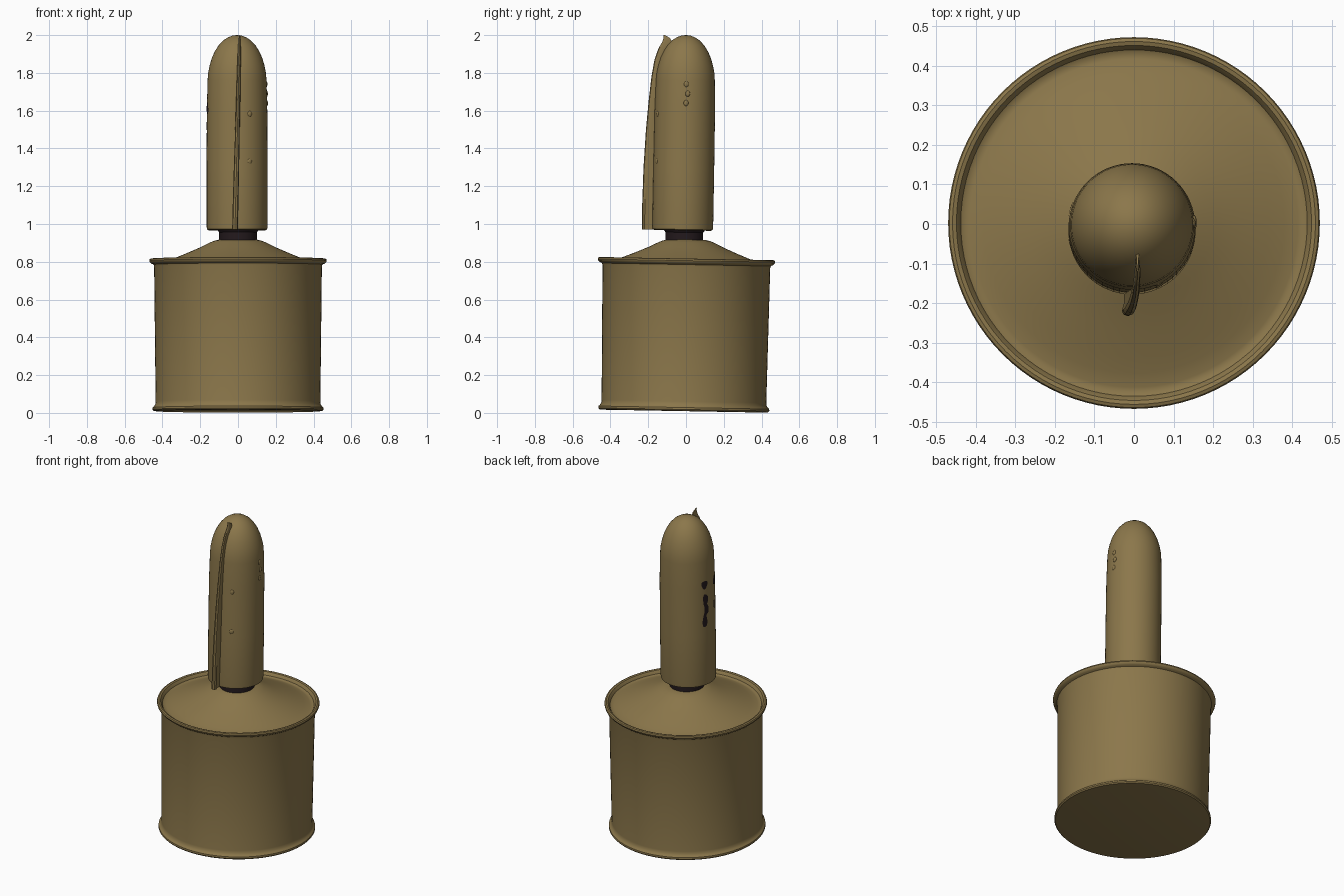
import bpy, bmesh, math
from mathutils import Vector, Matrix

if "Cube" in bpy.data.objects:
    bpy.data.objects.remove(bpy.data.objects["Cube"])

TILT = Matrix.Rotation(-0.018, 4, 'X')   # whole model leans slightly back


def material(name, rgb):
    m = bpy.data.materials.new(name)
    m.diffuse_color = (*rgb, 1)
    m.use_nodes = True
    m.node_tree.nodes["Principled BSDF"].inputs["Base Color"].default_value = m.diffuse_color
    return m


OLIVE = material("olive_brown", (0.26, 0.185, 0.070))
DARK = material("dark_brown", (0.017, 0.010, 0.012))


def finish(name, bm, mat, angle=35, tilt=True):
    bmesh.ops.recalc_face_normals(bm, faces=bm.faces)
    if tilt:
        bm.transform(TILT)
    me = bpy.data.meshes.new(name)
    bm.to_mesh(me)
    bm.free()
    me.materials.append(mat)
    ob = bpy.data.objects.new(name, me)
    bpy.context.collection.objects.link(ob)
    bpy.ops.object.select_all(action='DESELECT')
    ob.select_set(True)
    bpy.context.view_layer.objects.active = ob
    bpy.ops.object.shade_smooth_by_angle(angle=math.radians(angle))
    return ob


def lathe(name, profile, centre, mat, steps=96, angle=35):
    bm = bmesh.new()
    vs = [bm.verts.new((r, 0, z)) for r, z in profile]
    es = [bm.edges.new(p) for p in zip(vs, vs[1:])]
    bmesh.ops.spin(bm, geom=vs + es, cent=(0, 0, 0), axis=(0, 0, 1),
                   angle=math.tau, steps=steps, use_duplicate=False)
    bmesh.ops.remove_doubles(bm, verts=bm.verts, dist=1e-5)
    bmesh.ops.translate(bm, verts=bm.verts, vec=(*centre, 0))
    return finish(name, bm, mat, angle)


# can body with bottom bead, rolled top rim, groove and conical lid
lathe("can_body", [
    (0, .009), (.435, .009), (.447, .011), (.453, .018), (.452, .028),
    (.444, .036), (.438, .045), (.436, .06), (.444, .775), (.447, .785),
    (.458, .79), (.467, .797), (.470, .806), (.467, .814), (.459, .817),
    (.449, .814), (.443, .806), (.438, .796), (.428, .791), (.415, .792),
    (.38, .803), (.34, .818), (.27, .846), (.20, .876), (.15, .901),
    (.125, .911), (.10, .917), (0, .918)], (0, -.012), OLIVE)

# dark neck between can and handle
lathe("neck", [(0, .90), (.10, .90), (.10, .955), (.112, .972), (0, .972)],
      (0, -.026), DARK, 48)

# hollow-bottomed handle with domed top
HC = Vector((-.005, -.035))
HP = [(.10, .985), (.115, .967), (.150, .966), (.159, .971), (.161, .985),
      (.161, 1.3), (.160, 1.6), (.156, 1.76), (.153, 1.80), (.145, 1.84),
      (.133, 1.88), (.117, 1.915), (.098, 1.945), (.073, 1.972),
      (.048, 1.988), (.024, 1.997), (0, 2.0)]
lathe("handle", HP, HC, OLIVE, 64)

# safety lever: thin rounded fin along the front (z, outer y, inner y, x, half width)
SECTIONS = [(.972, -.233, -.15, -.016, .015), (1.1, -.232, -.15, -.013, .015),
            (1.3, -.225, -.15, -.008, .014), (1.5, -.212, -.14, -.003, .012),
            (1.65, -.198, -.13, .001, .011), (1.78, -.183, -.12, .004, .010),
            (1.87, -.167, -.10, .006, .009), (1.93, -.146, -.085, .008, .008),
            (1.965, -.125, -.075, .009, .007), (1.985, -.119, -.085, .009, .005),
            (2.0, -.120, -.112, .009, .002)]
bm = bmesh.new()
rings = []
for z, yo, yi, x, w in SECTIONS:
    d = min(.014, (yi - yo) * .3)
    pts = [(-.6 * w, yi), (-.6 * w, yo + 2.4 * d), (-w, yo + d), (-.7 * w, yo + .3 * d),
           (0, yo), (.7 * w, yo + .3 * d), (w, yo + d), (.6 * w, yo + 2.4 * d), (.6 * w, yi)]
    rings.append([bm.verts.new((x + px, py, z)) for px, py in pts])
for a, b in zip(rings, rings[1:]):
    for i in range(len(a)):
        j = (i + 1) % len(a)
        bm.faces.new((a[i], a[j], b[j], b[i]))
bm.faces.new(rings[0])
bm.faces.new(rings[-1])
finish("safety_lever", bm, OLIVE, 40, tilt=False)

# worn dark patches wrapped on the left of the handle (degrees, z, half width, half height)
PATCHES = [(163, 1.615, .022, .026), (165, 1.515, .019, .040), (167, 1.455, .017, .038),
           (163, 1.385, .017, .045), (196, 1.61, .016, .030), (194, 1.46, .007, .03)]
bm = bmesh.new()
for n, (deg, z0, hw, hh) in enumerate(PATCHES):
    def on_handle(s, k):
        t = math.tau * k / 20
        r = .1625 + .0002 * n
        wob = s * (1 + .12 * math.sin(3 * t + n))
        a = math.radians(deg) + hw * wob * math.cos(t) / r
        return bm.verts.new((HC.x + r * math.cos(a), HC.y + r * math.sin(a),
                             z0 + hh * wob * math.sin(t)))
    outer = [on_handle(1, k) for k in range(20)]
    inner = [on_handle(.5, k) for k in range(20)]
    mid = on_handle(0, 0)
    for k in range(20):
        j = (k + 1) % 20
        bm.faces.new((outer[k], outer[j], inner[j], inner[k]))
        bm.faces.new((inner[k], inner[j], mid))
    # outward winding
patches = finish("worn_patches", bm, DARK)
for p in patches.data.polygons:
    if p.normal.x > 0:
        p.flip()

# small dimples raised on the right of the handle
bm = bmesh.new()
for deg, z in ((2, 1.64), (2, 1.74), (-65, 1.33), (-65, 1.58), (5, 1.69)):
    a = math.radians(deg)
    r = .158 if z < 1.7 else .155
    m = (Matrix.Translation((HC.x + r * math.cos(a), HC.y + r * math.sin(a), z))
         @ Matrix.Rotation(a, 4, 'Z') @ Matrix.Diagonal((.45, 1, 1.2, 1)))
    bmesh.ops.create_uvsphere(bm, u_segments=12, v_segments=8, radius=.013, matrix=m)
finish("handle_bumps", bm, OLIVE, 60)
